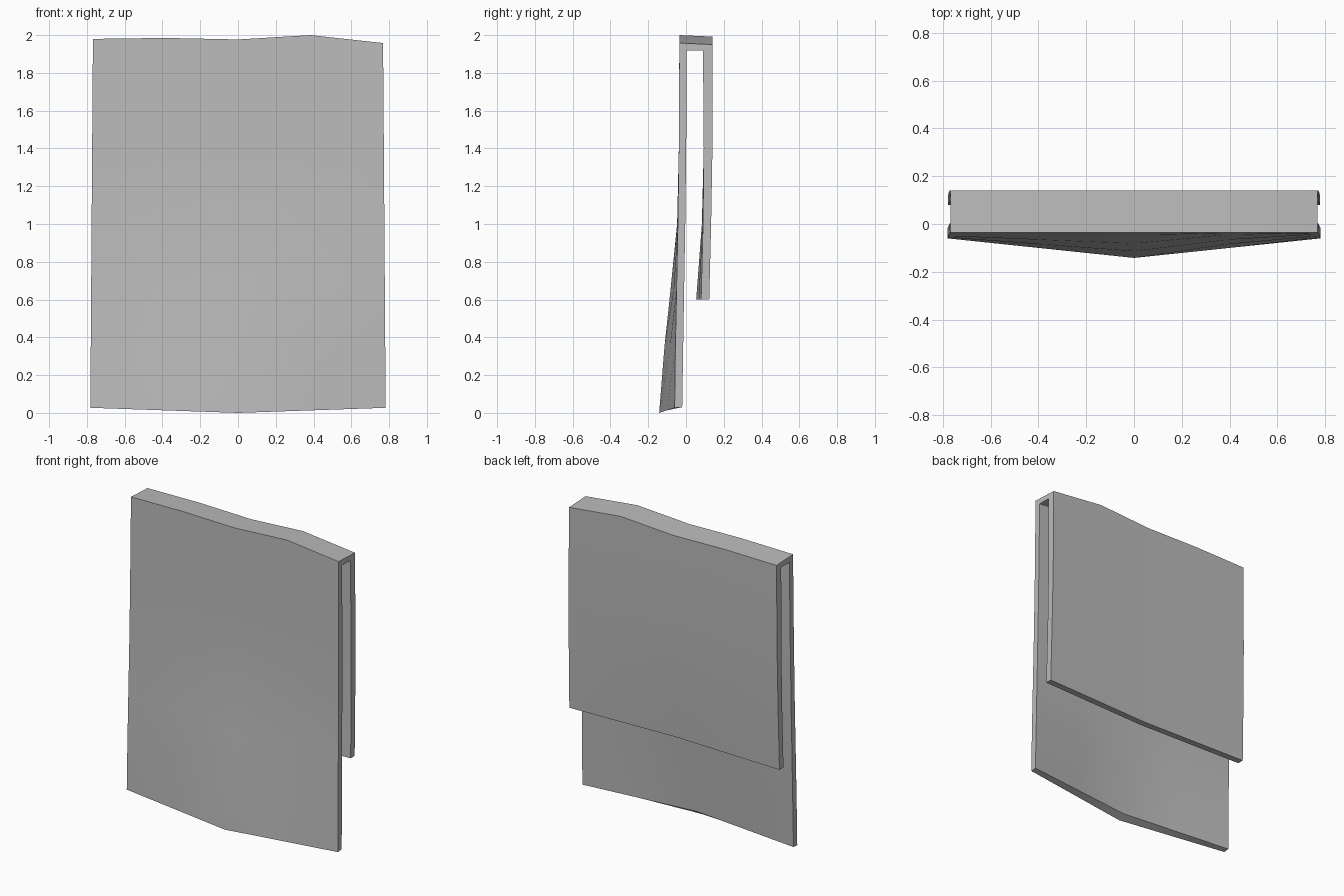
import bpy
import bmesh

cube = bpy.data.objects.get("Cube")
if cube:
    bpy.data.objects.remove(cube, do_unlink=True)

# Material
cloth = bpy.data.materials.new("cloth_grey")
cloth.use_nodes = True
colour = (0.5, 0.5, 0.5, 1)
cloth.diffuse_color = colour
cloth.node_tree.nodes["Principled BSDF"].inputs["Base Color"].default_value = colour

# Columns across the cloth: side factor and height of the folded top edge
columns = [(-1, 1.98), (-0.5, 1.985), (0, 1.977), (0.5, 2.0), (1, 1.958)]

# Stations along the fold: height (None = top edge), outer y, inner y, forward bulge
stations = [
    (0.03, -0.06, -0.02, 0.082),
    (0.35, -0.056, -0.015, 0.058),
    (0.65, -0.05, -0.01, 0.032),
    (1.0, -0.043, -0.004, 0.004),
    (1.4, -0.038, 0.001, 0.0),
    (None, -0.035, 0.004, 0.0),
    (None, 0.14, 0.09, 0.0),
    (1.4, 0.14, 0.094, 0.0),
    (1.0, 0.133, 0.09, 0.006),
    (0.6, 0.123, 0.08, 0.026),
]
FOLD = 5


def station_points(side, top, index):
    """Outer and inner point of the cloth at one station of one column."""
    z, outer, inner, bulge = stations[index]
    shift = bulge * (1 - abs(side))
    if z is None:
        half = 0.768
        z_outer = top - (0.008 if index > FOLD else 0)
        z_inner = top - 0.04
    else:
        half = 0.782 - 0.007 * z
        z_outer = z_inner = z
        if index == 0:
            z_outer -= 0.027 * (1 - abs(side)) + 0.003
    return ((side * half, outer - shift, z_outer),
            (side * half, inner - shift, z_inner))


# Folded cloth: a thick sheet hung over at the top, longer at the front
bm = bmesh.new()
sheet = []
for side, top in columns:
    column = []
    for i in range(len(stations)):
        column.append([bm.verts.new(p) for p in station_points(side, top, i)])
    sheet.append(column)

for left, right in zip(sheet, sheet[1:]):
    for i in range(len(stations) - 1):
        for layer in (0, 1):
            bm.faces.new((left[i][layer], right[i][layer],
                          right[i + 1][layer], left[i + 1][layer]))
    # Front and back hems
    for i in (0, -1):
        bm.faces.new((left[i][0], left[i][1], right[i][1], right[i][0]))

# Side edges
for column in (sheet[0], sheet[-1]):
    for a, b in zip(column, column[1:]):
        bm.faces.new((a[0], a[1], b[1], b[0]))

bmesh.ops.recalc_face_normals(bm, faces=bm.faces)
mesh = bpy.data.meshes.new("folded_cloth")
bm.to_mesh(mesh)
bm.free()
mesh.materials.append(cloth)
obj = bpy.data.objects.new("folded_cloth", mesh)
bpy.context.collection.objects.link(obj)

bpy.ops.object.select_all(action='DESELECT')
obj.select_set(True)
bpy.context.view_layer.objects.active = obj
bpy.ops.object.shade_smooth_by_angle(angle=0.6)
